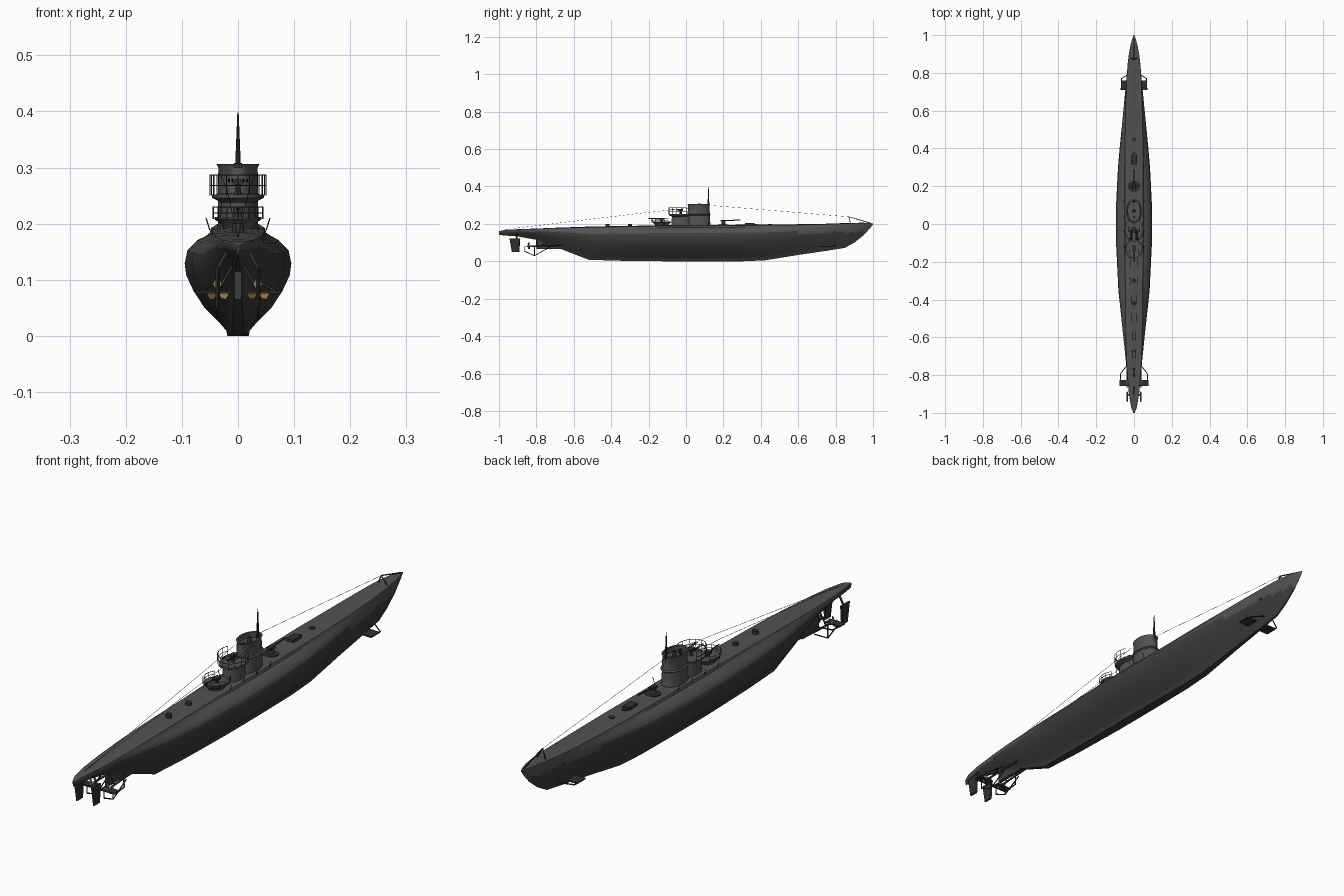
import bpy, bmesh, math
from mathutils import Vector

if "Cube" in bpy.data.objects:
    bpy.data.objects.remove(bpy.data.objects["Cube"])


def material(name, r, g, b):
    m = bpy.data.materials.new(name)
    m.use_nodes = True
    m.diffuse_color = (r, g, b, 1)
    m.node_tree.nodes["Principled BSDF"].inputs["Base Color"].default_value = (r, g, b, 1)
    return m


UPPER = material("upper grey", .085, .085, .085)
LOWER = material("lower dark grey", .045, .045, .045)
DARK = material("fitting grey", .03, .03, .03)
BRASS = material("propeller brass", .3, .2, .06)


def finish(bm, name, mats, smooth=True):
    bmesh.ops.recalc_face_normals(bm, faces=bm.faces)
    mesh = bpy.data.meshes.new(name)
    bm.to_mesh(mesh)
    bm.free()
    for m in mats:
        mesh.materials.append(m)
    ob = bpy.data.objects.new(name, mesh)
    bpy.context.collection.objects.link(ob)
    if smooth:
        bpy.ops.object.select_all(action='DESELECT')
        ob.select_set(True)
        bpy.context.view_layer.objects.active = ob
        bpy.ops.object.shade_smooth_by_angle(angle=math.radians(35))
    return ob


def loft(name, rings, mats, smooth=True):
    """Skin closed rings of equal length and cap both ends."""
    bm = bmesh.new()
    rows = [[bm.verts.new(p) for p in ring] for ring in rings]
    n = len(rows[0])
    for a, b in zip(rows, rows[1:]):
        for i in range(n):
            j = (i + 1) % n
            bm.faces.new((a[i], a[j], b[j], b[i]))
    bm.faces.new(rows[0])
    bm.faces.new(rows[-1])
    return finish(bm, name, mats, smooth)


def oval(y, z, rx, ry, n=24, x=0):
    return [(x + rx * math.cos(t), y + ry * math.sin(t), z)
            for t in (math.tau * i / n for i in range(n))]


def drum(name, x, y, levels, mat, n=24):
    """Stack of (z, half width, half length) ovals."""
    return loft(name, [oval(y, z, rx, ry, n, x) for z, rx, ry in levels], [mat])


def box(name, centre, size, mat):
    x, y, z = centre
    a, b, c = (s / 2 for s in size)
    return loft(name, [[(x - a, y - b, h), (x + a, y - b, h), (x + a, y + b, h), (x - a, y + b, h)]
                       for h in (z - c, z + c)], [mat], False)


def tube(name, paths, r, mat):
    """Thin rods along any number of paths."""
    cu = bpy.data.curves.new(name, 'CURVE')
    cu.dimensions = '3D'
    cu.bevel_depth = r
    cu.bevel_resolution = 1
    cu.use_fill_caps = True
    for pts in paths:
        s = cu.splines.new('POLY')
        s.points.add(len(pts) - 1)
        for q, p in zip(s.points, pts):
            q.co = (*p, 1)
    cu.materials.append(mat)
    ob = bpy.data.objects.new(name, cu)
    bpy.context.collection.objects.link(ob)


def railing(name, y, rx, ry, z0, z1, start, end):
    """Curved guard rail with two bars and posts."""
    arc = [(rx * math.cos(t), y + ry * math.sin(t)) for t in
           (math.radians(start + (end - start) * i / 20) for i in range(21))]
    bars = [[(*p, z) for p in arc] for z in ((z0 + z1) / 2, z1)]
    posts = [[(*p, z0), (*p, z1)] for p in arc[::2]]
    tube(name, bars + posts, .001, DARK)


# Hull: midship and end sections as (beam share, height share), blended along the length
MID = [(0, 0), (.2, 0), (.22, .05), (.34, .12), (.62, .26), (.83, .42), (.97, .57), (1, .68),
       (.95, .8), (.76, .9), (.54, .95), (.5, 1), (0, 1.02)]
END = [(0, 0), (.1, 0), (.16, .06), (.25, .14), (.42, .28), (.6, .43), (.76, .57), (.86, .68),
       (.93, .79), (.97, .89), (1, .95), (.96, 1), (0, 1.02)]
# y, half beam, keel z, deck z, blend towards the end section
STATIONS = [(-1, .004, .142, .16, 1), (-.97, .015, .138, .168, 1), (-.9, .027, .133, .171, 1),
            (-.8, .038, .115, .174, .9), (-.68, .051, .07, .178, .65), (-.52, .068, .008, .182, .35),
            (-.35, .084, .003, .185, .1), (-.1, .095, 0, .189, 0), (.1, .095, 0, .19, 0),
            (.3, .086, 0, .192, .1), (.42, .077, .005, .193, .25), (.6, .06, .034, .195, .5),
            (.75, .045, .056, .198, .8), (.85, .034, .072, .202, .95), (.9, .027, .1, .204, 1),
            (.95, .018, .14, .205, 1), (.985, .008, .178, .204, 1), (1, .002, .198, .202, 1)]
rings = []
for y, w, lo, hi, k in STATIONS:
    half = [(w * (a[0] * (1 - k) + b[0] * k), y, lo + (hi - lo) * (a[1] * (1 - k) + b[1] * k))
            for a, b in zip(MID, END)]
    rings.append(half + [(-x, v, z) for x, v, z in half[-2:0:-1]])
hull = loft("hull", rings, [LOWER, UPPER])
for f in hull.data.polygons:
    f.material_index = int(f.center.z > .155 or f.normal.z > .8)

# Deck fittings
box("deck_locker", (0, .34, .199), (.03, .05, .012), DARK)
for i, y in enumerate((.45, .37, -.3, -.42)):
    drum(f"deck_hatch_{i}", 0, y, [(.185, .011, .011), (.2, .011, .011)], DARK, 12)
for s, side in ((1, "left"), (-1, "right")):
    tube(side + "_deck_side_rail", [[(s * .05, y / 100, .188), (s * .057, y / 100, .21)]
                                    for y in range(-12, 20, 8)], .0012, DARK)

# Conning tower, with a spray collar and rim
drum("conning_tower", 0, .068, [(.18, .039, .068), (.2, .036, .062), (.246, .036, .06), (.25, .041, .065),
                                (.254, .036, .06), (.3, .035, .056), (.306, .038, .06),
                                (.306, .032, .052), (.285, .032, .052)], UPPER, 32)
drum("tower_aft_base", 0, -.025, [(.18, .034, .055), (.245, .03, .05)], UPPER)
drum("upper_gun_platform", 0, -.03, [(.238, .03, .045), (.246, .046, .06), (.252, .046, .06)], UPPER)
railing("upper_platform_rail", -.03, .05, .062, .25, .287, 150, 390)
drum("lower_platform", 0, -.13, [(.185, .024, .03), (.2, .03, .04), (.208, .042, .05), (.212, .042, .05)], UPPER)
railing("lower_platform_rail", -.13, .045, .056, .208, .23, 140, 400)

# Periscopes and tower equipment
drum("attack_periscope", 0, .12, [(.28, .006, .006), (.33, .004, .004), (.398, .0012, .0012)], DARK, 10)
drum("sky_periscope", 0, .07, [(.28, .009, .009), (.308, .007, .007)], DARK, 12)
drum("target_sight", 0, .035, [(.28, .006, .006), (.3, .006, .006)], DARK, 10)


# Guns: pedestal, breech and barrels
def gun(name, y, z, tip, barrels, r):
    drum(name + "_pedestal", 0, y, [(z - .03, r * 5, r * 5), (z - .02, r * 4, r * 4), (z, r * 2, r * 2)], DARK, 12)
    box(name + "_breech", (0, y, z), (.018, .03, .01), DARK)
    tube(name + "_barrels", [[(x, y, z), (x, tip, z + .004)] for x in barrels], r, DARK)


gun("deck_gun", .2, .217, .29, (0,), .0032)
drum("deck_gun_mount", 0, .2, [(.186, .03, .03), (.196, .028, .028)], DARK)
gun("lower_flak", -.13, .225, -.2, (0,), .0025)
gun("upper_flak_left", -.03, .275, -.085, (.01, .016), .0015)
gun("upper_flak_right", -.03, .275, -.085, (-.01, -.016), .0015)

# Jumping wires and bow frame
tube("aerial_wires", [[(0, .12, .3), (0, .87, .238)],
                      [(.03, .02, .285), (.02, -.2, .262), (0, -.93, .175)],
                      [(-.03, .02, .285), (-.02, -.2, .262), (0, -.93, .175)]], .0006, DARK)
tube("bow_frame", [[(s * .02, .88, .2), (0, .87, .238), (0, .985, .205)] for s in (-1, 1)], .0025, DARK)

# Stern gear and diving planes, mirrored
for s, side in ((1, "left"), (-1, "right")):
    x = s * .036
    loft(side + "_rudder", [[(x - .004, a, z), (x, a - .006, z), (x + .004, a, z), (x + .004, b, z), (x, b + .004, z),
                            (x - .004, b, z)] for z, a, b in ((.05, -.925, -.895), (.122, -.938, -.89))], [DARK], False)
    tube(side + "_rudder_post", [[(x, -.905, .12), (s * .02, -.905, .15)]], .004, DARK)
    tube(side + "_shaft", [[(x, -.835, .08), (s * .03, -.66, .085)]], .004, DARK)
    tube(side + "_shaft_strut", [[(x, -.8, .08), (s * .01, -.8, .125)]], .003, DARK)
    # Three-bladed propeller
    bm = bmesh.new()
    for i in range(3):
        t = math.tau * i / 3 + math.pi / 2
        out, across = Vector((math.cos(t), 0, math.sin(t))), Vector((-math.sin(t), .6, math.cos(t)))
        hub = Vector((x, -.84, .08))
        bm.faces.new([bm.verts.new(hub + out * a + across * b) for a, b in
                      ((.002, -.002), (.012, -.008), (.02, -.005), (.02, .005), (.012, .008), (.002, .002))])
    prop = finish(bm, side + "_propeller", [BRASS], False)
    prop.modifiers.new("thickness", 'SOLIDIFY').thickness = .002
    tube(side + "_propeller_hub", [[(x, -.85, .08), (x, -.825, .08)]], .005, BRASS)
    # Planes and their guards
    box(side + "_stern_plane", (s * .044, -.842, .078), (.064, .032, .005), DARK)
    tube(side + "_stern_guard", [[(s * .075, -.855, .078), (s * .07, -.79, .078), (s * .03, -.74, .1)],
                                 [(x, -.865, .055), (x, -.81, .03), (x, -.73, .075)],
                                 [(x, -.865, .055), (x, -.865, .08)],
                                 [(x, -.81, .03), (x, -.81, .08)]], .0025, DARK)
    box(side + "_bow_plane", (s * .048, .735, .08), (.044, .05, .005), DARK)
    tube(side + "_bow_guard", [[(s * .068, .71, .08), (s * .066, .77, .078), (s * .02, .8, .085)]], .0025, DARK)
    drum(side + "_anchor", s * .031, .79, [(.155, .006, .02), (.18, .006, .02)], DARK, 8)
box("stern_skeg", (0, -.72, .1), (.012, .16, .07), LOWER)
